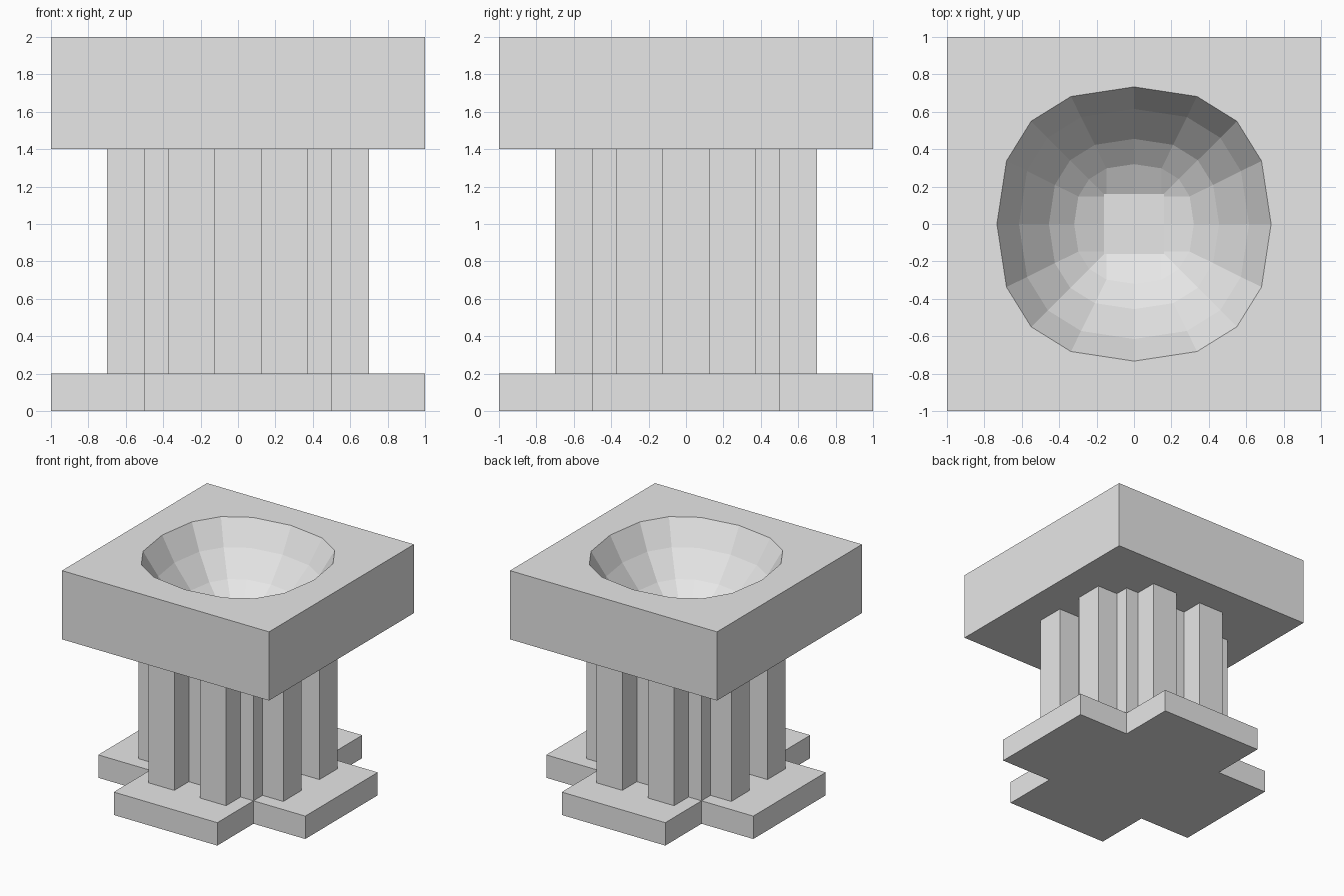
import bpy
import bmesh
import math

cube = bpy.data.objects.get("Cube")
if cube:
    bpy.data.objects.remove(cube, do_unlink=True)

stone = bpy.data.materials.new("grey_stone")
stone.use_nodes = True
stone.diffuse_color = (0.8, 0.8, 0.8, 1)
stone.node_tree.nodes["Principled BSDF"].inputs["Base Color"].default_value = (0.8, 0.8, 0.8, 1)


def loft(name, rings):
    """Closed solid through stacked rings of (x, y, z) points, lowest first."""
    bm = bmesh.new()
    loops = [[bm.verts.new(p) for p in ring] for ring in rings]
    n = len(loops[0])
    for low, high in zip(loops, loops[1:]):
        for i in range(n):
            j = (i + 1) % n
            bm.faces.new((low[i], low[j], high[j], high[i]))
    bm.faces.new(loops[0][::-1])
    bm.faces.new(loops[-1])
    bmesh.ops.recalc_face_normals(bm, faces=bm.faces)
    mesh = bpy.data.meshes.new(name)
    bm.to_mesh(mesh)
    bm.free()
    mesh.materials.append(stone)
    obj = bpy.data.objects.new(name, mesh)
    bpy.context.collection.objects.link(obj)
    return obj


def four_sides(points):
    """Repeat the outline of one side around all four sides."""
    outline = []
    for k in range(4):
        c, s = round(math.cos(k * math.pi / 2)), round(math.sin(k * math.pi / 2))
        outline += [(c * x - s * y, s * x + c * y) for x, y in points]
    return outline


def prism(name, side, z0, z1):
    outline = four_sides(side)
    return loft(name, [[(x, y, z) for x, y in outline] for z in (z0, z1)])


# Cross-shaped base
prism("base", [(0.5, -0.5), (1, -0.5), (1, 0.5)], 0, 0.2)

# Square column with two ribs on every side
side = [(0.5, -0.5)]
for y in (-0.25, 0.25):
    side += [(0.5, y - 0.125), (0.7, y - 0.125), (0.7, y + 0.125), (0.5, y + 0.125)]
prism("ribbed_column", side, 0.2, 1.4)

# Top block
block = prism("top_block", [(1, -1)], 1.4, 2)

# Faceted bowl: rounded-square rings above a small flat floor
rounded = four_sides([(1, 0), (0.93, 0.46), (0.75, 0.75), (0.46, 0.93)])


def bowl_ring(radius, z, limit=1):
    def clamp(v):
        return max(-limit, min(limit, v * radius))
    return [(clamp(x), clamp(y), z) for x, y in rounded]


rings = [bowl_ring(0.32, 1.41, 0.16)]
for radius, z in ((0.32, 1.48), (0.455, 1.59), (0.615, 1.79), (0.733, 2), (0.733, 2.2)):
    rings.append(bowl_ring(radius, z))
cutter = loft("bowl_cutter", rings)
cutter.hide_render = True
cutter.hide_viewport = True
cutter.display_type = 'WIRE'

cut = block.modifiers.new("bowl", 'BOOLEAN')
cut.operation = 'DIFFERENCE'
cut.solver = 'EXACT'
cut.object = cutter

# Bake the cut and remove the helper
bpy.context.view_layer.update()
graph = bpy.context.evaluated_depsgraph_get()
carved = bpy.data.meshes.new_from_object(block.evaluated_get(graph))
block.modifiers.clear()
block.data = carved
bpy.data.objects.remove(cutter, do_unlink=True)
